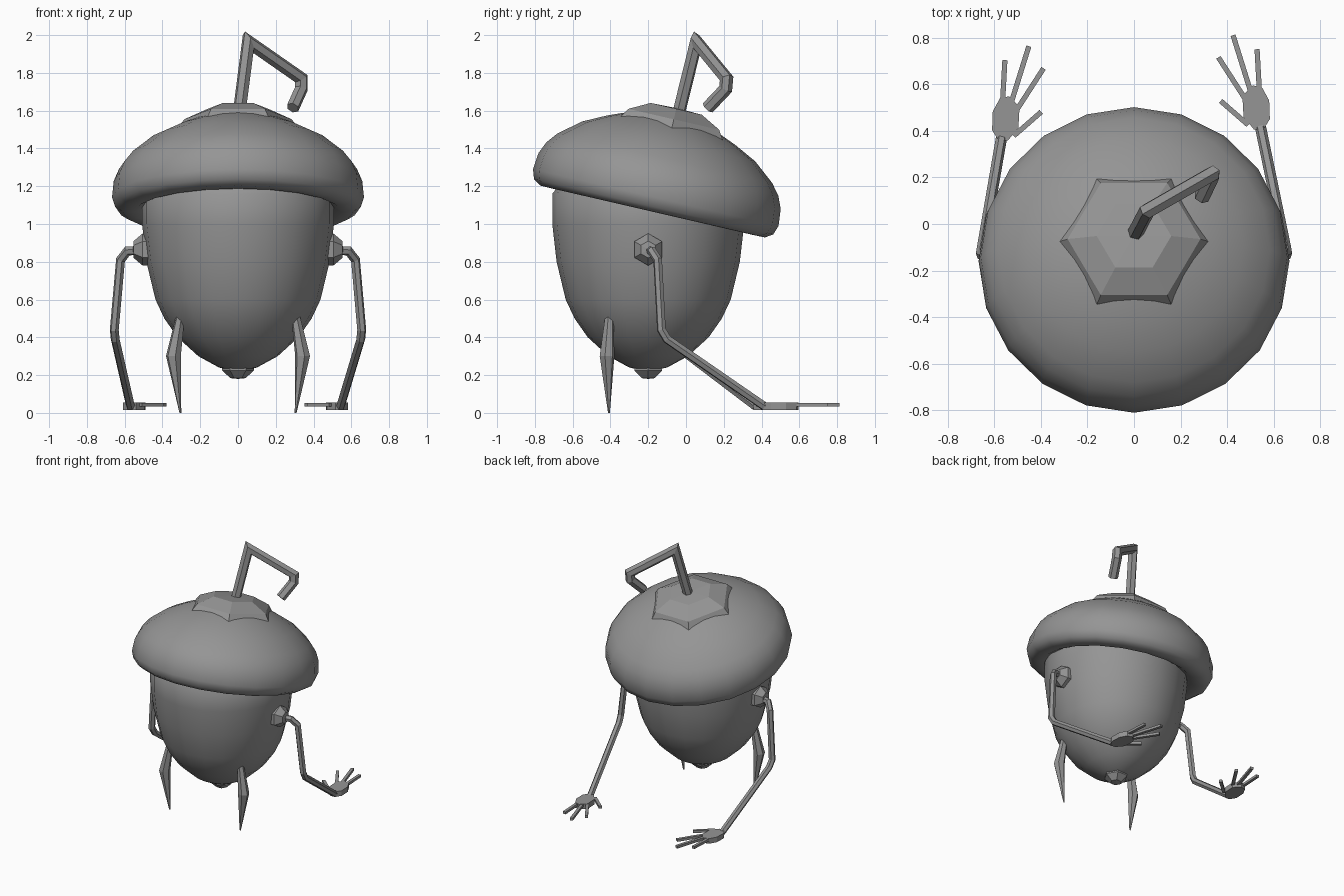
import bpy, bmesh, math
from mathutils import Matrix, Vector

if "Cube" in bpy.data.objects:
    bpy.data.objects.remove(bpy.data.objects["Cube"])

grey = bpy.data.materials.new("plain grey")
grey.use_nodes = True
grey.diffuse_color = (0.3, 0.3, 0.3, 1)
grey.node_tree.nodes["Principled BSDF"].inputs["Base Color"].default_value = (0.3, 0.3, 0.3, 1)


def finish(name, bm, smooth=False):
    bmesh.ops.remove_doubles(bm, verts=bm.verts, dist=0.0005)
    bmesh.ops.recalc_face_normals(bm, faces=bm.faces)
    for f in bm.faces:
        f.smooth = smooth
    mesh = bpy.data.meshes.new(name)
    bm.to_mesh(mesh)
    bm.free()
    mesh.materials.append(grey)
    ob = bpy.data.objects.new(name, mesh)
    bpy.context.scene.collection.objects.link(ob)
    return ob


def skin(bm, rings, closed_ends=True):
    """Join rings of points with quads."""
    rings = [[bm.verts.new(p) for p in ring] for ring in rings]
    n = len(rings[0])
    for a, b in zip(rings, rings[1:]):
        for i in range(n):
            j = (i + 1) % n
            bm.faces.new((a[i], a[j], b[j], b[i]))
    if closed_ends:
        bm.faces.new(rings[0])
        bm.faces.new(rings[-1])


def lathe(name, profile, sides, matrix, smooth=False):
    """Turn (radius, height) points around the local z axis."""
    bm = bmesh.new()
    angles = [math.tau * i / sides for i in range(sides)]
    rings = [[matrix @ Vector((max(r, 0.002) * math.cos(a), max(r, 0.002) * math.sin(a), h))
              for a in angles] for r, h in profile]
    skin(bm, rings)
    return finish(name, bm, smooth)


def tube(name, path, radii, sides=6):
    """Sweep a polygon along a path with mitred corners."""
    bm = bmesh.new()
    pts = [Vector(p) for p in path]
    dirs = [(b - a).normalized() for a, b in zip(pts, pts[1:])]
    side = dirs[0].orthogonal().normalized()
    rings = []
    for i, p in enumerate(pts):
        d0, d1 = dirs[max(i - 1, 0)], dirs[min(i, len(dirs) - 1)]
        normal = (d0 + d1).normalized()
        other = d0.cross(side)
        ring = []
        for k in range(sides):
            a = math.tau * k / sides
            q = (side * math.cos(a) + other * math.sin(a)) * radii[i]
            ring.append(p + q - d0 * (q.dot(normal) / d0.dot(normal)))
        rings.append(ring)
        side = d0.rotation_difference(d1) @ side
    skin(bm, rings)
    return finish(name, bm)


def plate(name, outline, low, high):
    bm = bmesh.new()
    skin(bm, [[(x, y, z) for x, y in outline] for z in (low, high)])
    return finish(name, bm)


# Nut body and the nub beneath it
upright = Matrix.Translation((0, -0.2, 0))
lathe("body", [(0, 0.22), (0.1, 0.24), (0.21, 0.3), (0.32, 0.4), (0.39, 0.5), (0.437, 0.6),
               (0.485, 0.8), (0.508, 1.0), (0.508, 1.16), (0.46, 1.22), (0, 1.25)], 20, upright, True)
lathe("bottom_nub", [(0, 0.18), (0.04, 0.184), (0.085, 0.225), (0.085, 0.26), (0, 0.28)], 6, upright)

# Tilted cap with a hexagonal crown
tilt = Matrix.Translation((0, -0.16, 1.14)) @ Matrix.Rotation(math.radians(-13), 4, 'X')
lathe("cap", [(0, 0.02), (0.42, 0.01), (0.49, -0.05), (0.545, -0.077), (0.61, -0.076), (0.65, -0.05),
              (0.667, 0), (0.658, 0.09), (0.63, 0.155), (0.583, 0.214), (0.47, 0.305),
              (0.35, 0.365), (0.24, 0.41), (0.12, 0.44), (0, 0.45)], 20, tilt, True)
lathe("crown", [(0, 0.34), (0.32, 0.35), (0.32, 0.375), (0.285, 0.425), (0.16, 0.482), (0, 0.486)], 6, tilt)

# Bent stem
tube("stem", [(0, -0.05, 1.54), (0.055, 0.055, 1.965), (0.335, 0.215, 1.77),
              (0.335, 0.21, 1.715), (0.29, 0.115, 1.615)], [0.035] * 5)

# Limbs on both sides; the right hand rests slightly further forward
palm = [(0.555, 0.405), (0.583, 0.45), (0.58, 0.53), (0.55, 0.585),
        (0.51, 0.595), (0.465, 0.55), (0.47, 0.46), (0.515, 0.405)]
fingers = [((0.538, 0.57), (0.528, 0.75)), ((0.5, 0.57), (0.425, 0.81)),
           ((0.475, 0.54), (0.362, 0.715)), ((0.485, 0.4), (0.372, 0.528))]
fingers[3] = ((0.49, 0.425), (0.372, 0.528))

for label, s, dx, dy in (("left", 1, 0, 0), ("right", -1, 0.026, -0.047)):
    out = Matrix.Translation((0, -0.2, 0.865)) @ Matrix.Rotation(s * math.pi / 2, 4, 'Y')
    lathe(label + "_shoulder", [(0, 0.42), (0.085, 0.44), (0.085, 0.505), (0.045, 0.552), (0, 0.556)], 6, out)

    arm = [(0.51, -0.195, 0.86), (0.585, -0.18, 0.857), (0.622, -0.15, 0.81),
           (0.655, -0.13, 0.44), (0.65, -0.1, 0.39), (0.543 + dx, 0.415 + dy, 0.035)]
    tube(label + "_arm", [(s * x, y, z) for x, y, z in arm], [0.024] * len(arm))

    plate(label + "_palm", [(s * (x + dx), y + dy) for x, y in palm], 0.015, 0.055)
    for i, (base, tip) in enumerate(fingers):
        b, t = Vector(base), Vector(tip)
        across = (t - b).orthogonal().normalized() * 0.011
        outline = [b + across, t + across, t - across, b - across]
        plate(f"{label}_finger_{i + 1}", [(s * (x + dx), y + dy) for x, y in outline], 0.034, 0.053)

    tube(label + "_leg", [(s * 0.305, -0.405, 0.51), (s * 0.342, -0.418, 0.3), (s * 0.305, -0.408, 0)],
         [0.024, 0.04, 0.005])
